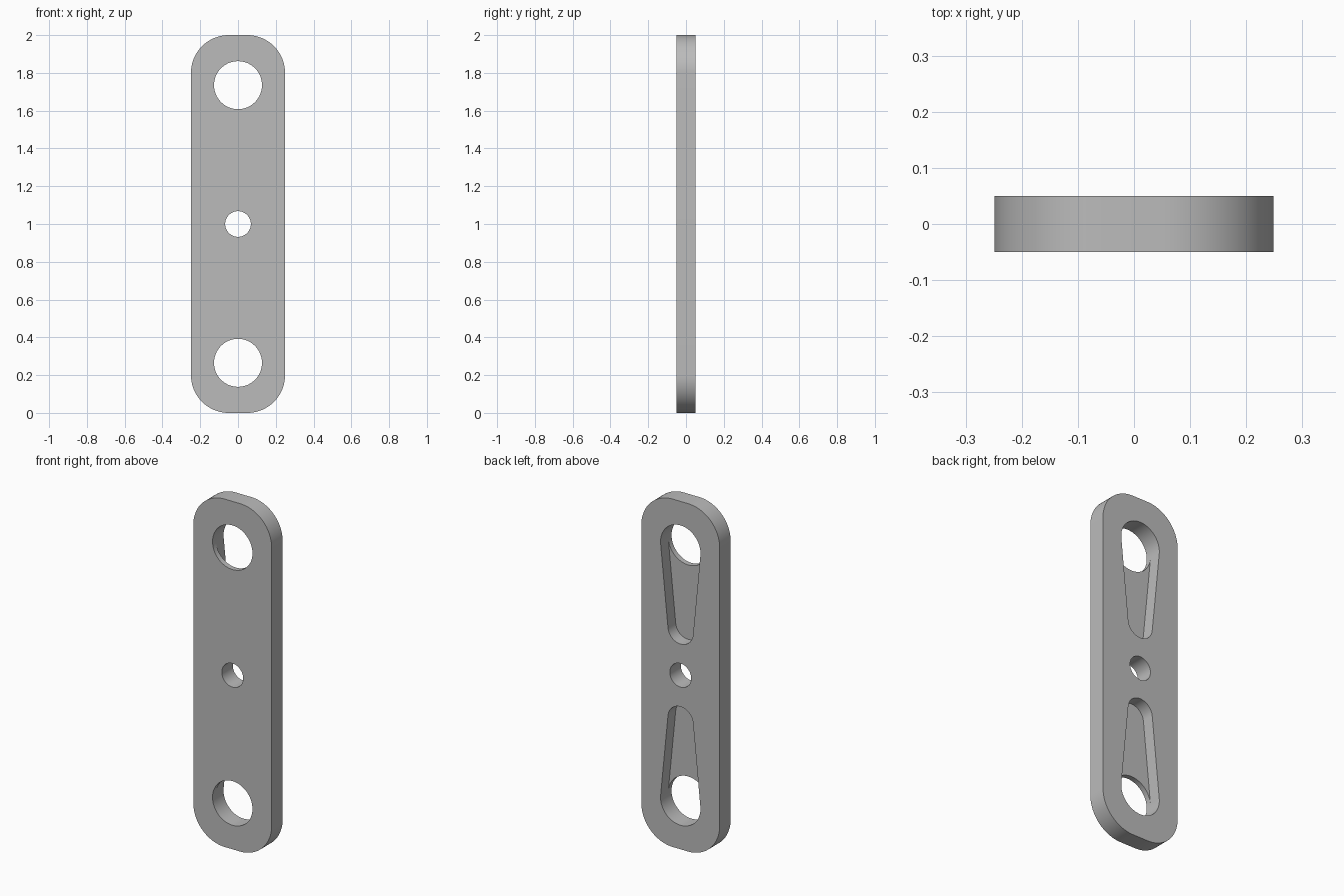
import bpy
import bmesh
from math import asin, cos, sin, pi, radians

cube = bpy.data.objects.get("Cube")
if cube:
    bpy.data.objects.remove(cube, do_unlink=True)

HALF_W, HALF_H, CORNER = 0.249, 1.0, 0.2
FRONT, FLOOR, BACK = -0.05, 0.02 - 0.04, 0.05
HOLE_R, HOLE_Z = 0.127, 0.735      # end holes, measured from the centre
TIP_R, TIP_Z = 0.08, 0.26          # narrow end of each tapered recess
PIN_R = 0.068                      # centre hole
TAPER = asin((HOLE_R - TIP_R) / (HOLE_Z - TIP_Z))


def arc(cx, cz, r, start, end, steps):
    angles = [start + (end - start) * i / steps for i in range(steps + 1)]
    return [(cx + r * cos(a), cz + r * sin(a)) for a in angles]


bm = bmesh.new()


def ring(points, y):
    return [bm.verts.new((x, y, z + HALF_H)) for x, z in points]


def wall(a, b):
    for i in range(len(a)):
        j = (i + 1) % len(a)
        bm.faces.new((a[i], a[j], b[j], b[i]))


def loop_edges(verts):
    return [bm.edges.get((v, verts[(i + 1) % len(verts)])) for i, v in enumerate(verts)]


# Rounded outer edge
outline = []
for k, (sx, sz) in enumerate([(1, 1), (-1, 1), (-1, -1), (1, -1)]):
    outline += arc(sx * (HALF_W - CORNER), sz * (HALF_H - CORNER), CORNER,
                   k * pi / 2, (k + 1) * pi / 2, 20)
front_loops, back_loops = [ring(outline, FRONT)], [ring(outline, BACK)]
wall(front_loops[0], back_loops[0])

# Centre hole
pin = arc(0, 0, PIN_R, 0, 2 * pi, 48)[:-1]
front_loops.append(ring(pin, FRONT))
back_loops.append(ring(pin, BACK))
wall(front_loops[1], back_loops[1])

# End holes, opening into tapered recesses at the back
for side in (1, -1):
    far = arc(0, HOLE_Z, HOLE_R, -TAPER, pi + TAPER, 40)
    near = arc(0, HOLE_Z, HOLE_R, pi + TAPER, 2 * pi - TAPER, 32)[1:-1]
    tip = arc(0, TIP_Z, TIP_R, pi + TAPER, 2 * pi - TAPER, 32)
    far, near, tip = ([(x, z * side) for x, z in p] for p in (far, near, tip))
    far_v, near_v, tip_v = (ring(p, FLOOR) for p in (far, near, tip))
    hole_front = ring(far + near, FRONT)
    recess_back = ring(far + tip, BACK)
    wall(hole_front, far_v + near_v)
    wall(far_v + tip_v, recess_back)
    # Recess floor
    bm.faces.new([far_v[-1]] + tip_v + [far_v[0]] + near_v[::-1])
    front_loops.append(hole_front)
    back_loops.append(recess_back)

# Flat front and back faces
for loops, direction in ((front_loops, -1), (back_loops, 1)):
    edges = [e for loop in loops for e in loop_edges(loop)]
    bmesh.ops.triangle_fill(bm, edges=edges, use_beauty=True, normal=(0, direction, 0))
bmesh.ops.recalc_face_normals(bm, faces=bm.faces)

mesh = bpy.data.meshes.new("link_plate")
bm.to_mesh(mesh)
bm.free()
plate = bpy.data.objects.new("link_plate", mesh)
bpy.context.collection.objects.link(plate)

# Plain grey
grey = bpy.data.materials.new("plain_grey")
grey.use_nodes = True
colour = (0.5, 0.5, 0.5, 1)
grey.diffuse_color = colour
grey.node_tree.nodes["Principled BSDF"].inputs["Base Color"].default_value = colour
mesh.materials.append(grey)

bpy.ops.object.select_all(action="DESELECT")
plate.select_set(True)
bpy.context.view_layer.objects.active = plate
bpy.ops.object.shade_smooth_by_angle(angle=radians(30))
